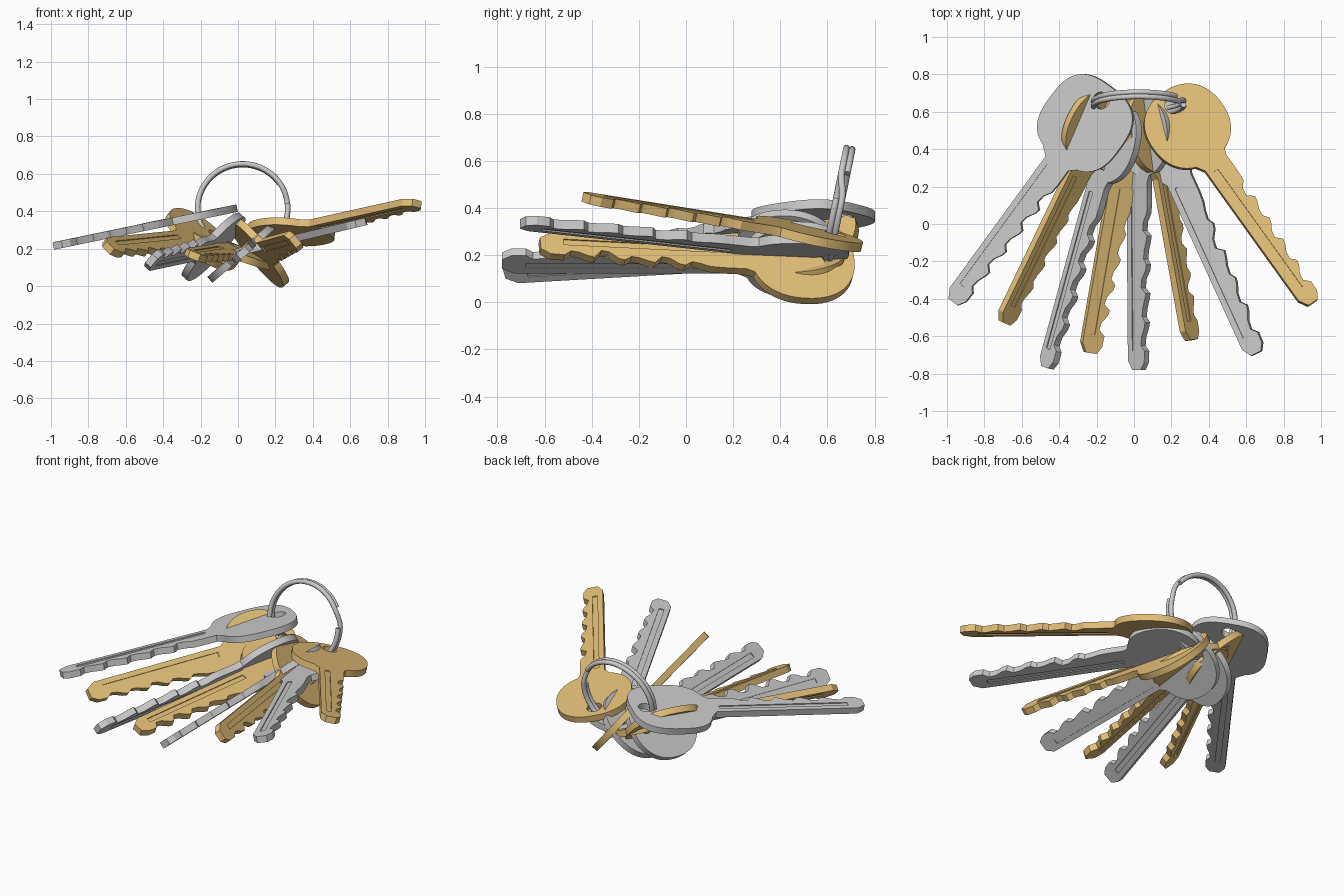
import bpy, bmesh, math, random
from mathutils import Vector, Matrix

if "Cube" in bpy.data.objects:
    bpy.data.objects.remove(bpy.data.objects["Cube"])

THICK = 0.04
brass = bpy.data.materials.new("brass")
brass.diffuse_color = (0.78, 0.53, 0.19, 1)
brass.use_nodes = True
brass.node_tree.nodes["Principled BSDF"].inputs["Base Color"].default_value = brass.diffuse_color


def new_object(name, bm):
    bmesh.ops.recalc_face_normals(bm, faces=bm.faces)
    me = bpy.data.meshes.new(name)
    bm.to_mesh(me)
    bm.free()
    ob = bpy.data.objects.new(name, me)
    bpy.context.collection.objects.link(ob)
    return ob


def smooth(ob, deg=30):
    bpy.ops.object.select_all(action='DESELECT')
    ob.select_set(True)
    bpy.context.view_layer.objects.active = ob
    bpy.ops.object.shade_smooth_by_angle(angle=math.radians(deg))


def key_outline(length, half_w, half_h, power, rng):
    # rounded bow, centred on the origin
    pts = []
    for i in range(49):
        a = math.radians(-68 + 316 * i / 48)
        c, s = math.cos(a), math.sin(a)
        pts.append((half_w * math.copysign(abs(c) ** (2 / power), c),
                    half_h * math.copysign(abs(s) ** (2 / power), s)))
    # plain back edge and blunt tip
    pts += [(-0.065, -half_h - 0.03), (-0.065, -length + 0.05), (-0.035, -length),
            (0.025, -length), (0.05, -length + 0.04)]
    # toothed edge
    y, step = -length + 0.1, (length - 0.48) / 5
    for i in range(5):
        hi = 0.052 + 0.006 * i
        lo = hi - rng.uniform(0.018, 0.04)
        pts += [(hi, y), (lo, y + 0.03), (lo + 0.006, y + step * 0.5), (hi, y + step * 0.8)]
        y += step
    pts += [(0.08, y + 0.03), (0.08, -half_h - 0.02)]
    return pts


def make_key(name, tip, bow, normal, size, mat, seed):
    tip, bow = Vector(tip), Vector(bow)
    length = (bow - tip).length
    half_w, half_h, power = size
    # flat body
    bm = bmesh.new()
    vs = [bm.verts.new((x, y, -THICK / 2))
          for x, y in key_outline(length, half_w, half_h, power, random.Random(seed))]
    face = bm.faces.new(vs)
    ext = bmesh.ops.extrude_face_region(bm, geom=[face])
    bmesh.ops.translate(bm, vec=(0, 0, THICK),
                        verts=[g for g in ext['geom'] if isinstance(g, bmesh.types.BMVert)])
    key = new_object(name, bm)
    # ring hole and a groove on each side
    cut = bmesh.new()
    bmesh.ops.create_cone(cut, cap_ends=True, segments=28, radius1=0.045, radius2=0.045, depth=0.2,
                          matrix=Matrix.Translation((0, half_h - 0.09, 0)))
    y0, y1 = -length + 0.1, -half_h - 0.06
    for side in (-1, 1):
        bmesh.ops.create_cube(cut, size=1, matrix=Matrix.Translation(
            (-0.018, (y0 + y1) / 2, side * THICK / 2)) @ Matrix.Diagonal((0.03, y1 - y0, 0.012, 1)))
    cutter = new_object("key_cutter", cut)
    cutter.hide_render = True
    mod = key.modifiers.new("cut", 'BOOLEAN')
    mod.operation, mod.solver, mod.object = 'DIFFERENCE', 'EXACT', cutter
    bpy.context.view_layer.objects.active = key
    bpy.ops.object.modifier_apply(modifier=mod.name)
    bpy.data.objects.remove(cutter)
    if mat:
        key.data.materials.clear()
        key.data.materials.append(mat)
    smooth(key)
    # place: local y runs tip to bow, local z is the face normal
    u = (bow - tip).normalized()
    v = u.cross(Vector(normal)).normalized()
    n = v.cross(u)
    m = Matrix((v, u, n)).transposed().to_4x4()
    m.translation = bow
    key.matrix_world = m


# fan of keys, left to right: tip, bow centre, face normal, bow size
ROUND, SQUARE = (0.225, 0.225, 2.25), (0.235, 0.24, 2.8)
KEYS = [
    ((-0.96, -0.42, 0.22), (-0.26, 0.54, 0.365), (-0.2, 0, 1), SQUARE, None),
    ((-0.69, -0.53, 0.20), (-0.19, 0.51, 0.25), (1, 0, 1), ROUND, brass),
    ((-0.46, -0.77, 0.14), (-0.13, 0.44, 0.21), (-1.2, 0, 1), ROUND, None),
    ((-0.23, -0.69, 0.16), (-0.03, 0.47, 0.19), (0.4, 0, 1), ROUND, brass),
    ((0.03, -0.78, 0.18), (0.02, 0.47, 0.18), (-0.86, 0, 1), ROUND, None),
    ((0.31, -0.62, 0.235), (0.11, 0.49, 0.18), (1.25, 0, 1), ROUND, brass),
    ((0.66, -0.69, 0.34), (0.135, 0.46, 0.215), (-0.24, 0, 1), ROUND, None),
    ((0.96, -0.42, 0.44), (0.285, 0.52, 0.29), (0.1, 0.24, 1), ROUND, brass),
]
for i, (tip, bow, normal, size, mat) in enumerate(KEYS):
    kind = "brass_key" if mat else "steel_key"
    make_key(f"{kind}_{i + 1}", tip, bow, normal, size, mat, i + 3)

# split ring: two coils with a crossover on the right side
cu = bpy.data.curves.new("split_ring", 'CURVE')
cu.dimensions = '3D'
cu.bevel_depth, cu.bevel_resolution, cu.use_fill_caps = 0.0145, 3, True
N, R, GAP = 144, 0.241, 0.25
up = Vector((0, 0.2, 0.98)).normalized()
axis = Vector((1, 0, 0)).cross(up)
sp = cu.splines.new('POLY')
sp.points.add(N)
for i, p in enumerate(sp.points):
    t = GAP + (4 * math.pi - 2 * GAP) * i / N
    k = min(1, max(0, (t - 2 * math.pi + GAP) / (2 * GAP)))
    off = 0.024 * (k * k * (3 - 2 * k) - 0.5)
    a = t + 0.35
    pos = (Vector((0.025, 0.645, 0.415)) + Vector((1, 0, 0)) * R * math.cos(a)
           + up * R * math.sin(a) + axis * off)
    p.co = (*pos, 1)
tmp = bpy.data.objects.new("ring_path", cu)
bpy.context.collection.objects.link(tmp)
me = bpy.data.meshes.new_from_object(tmp.evaluated_get(bpy.context.evaluated_depsgraph_get()))
bpy.data.objects.remove(tmp)
ring = bpy.data.objects.new("split_ring", me)
bpy.context.collection.objects.link(ring)
smooth(ring, 40)
